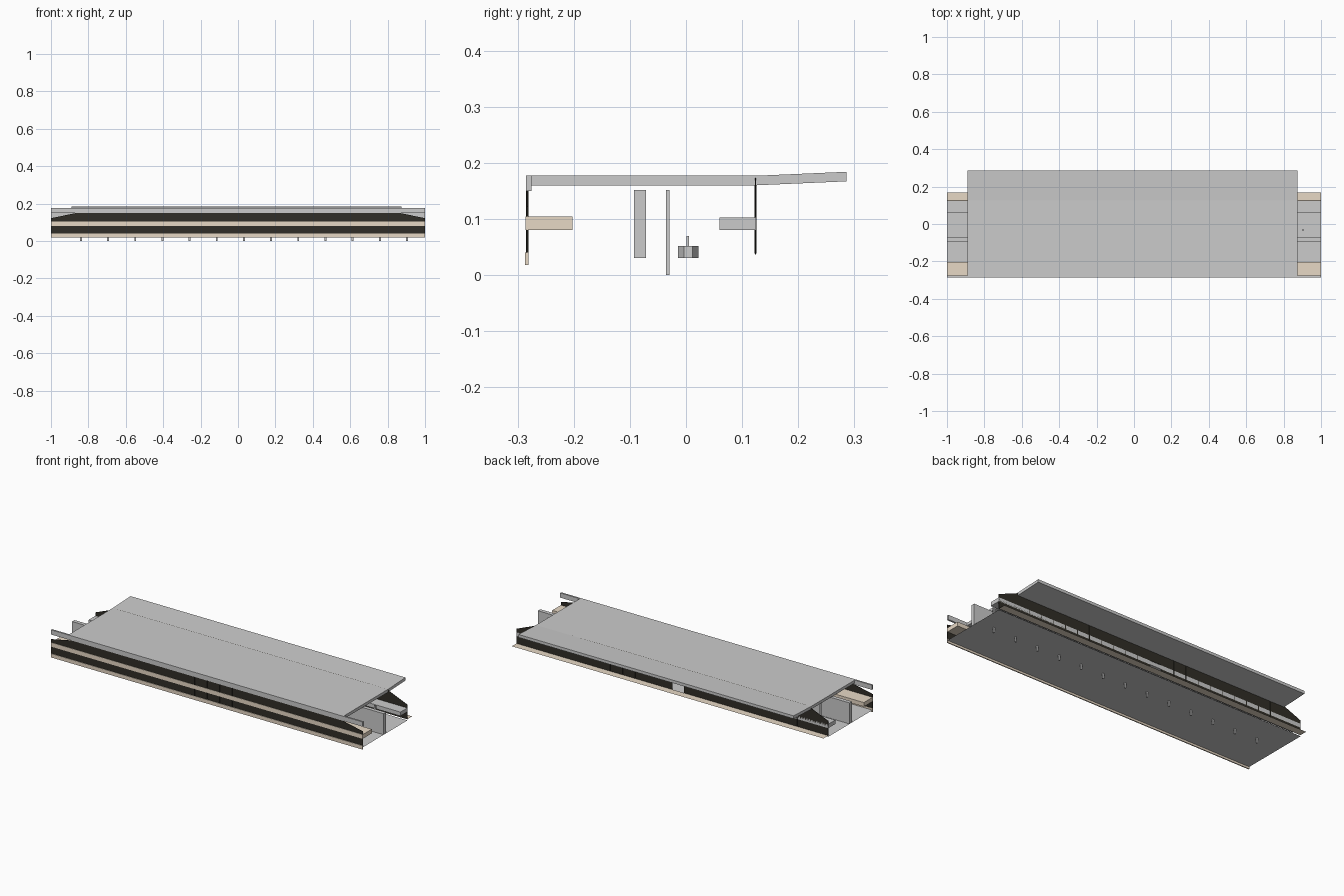
import bpy, bmesh

if "Cube" in bpy.data.objects:
    bpy.data.objects.remove(bpy.data.objects["Cube"])

def material(name, col):
    m = bpy.data.materials.new(name)
    m.diffuse_color = (*col, 1)
    m.use_nodes = True
    m.node_tree.nodes["Principled BSDF"].inputs["Base Color"].default_value = m.diffuse_color
    return m

TAN = material("tan_stone", (0.8, 0.69, 0.56))
BLACK = material("dark_glazing", (0.03, 0.027, 0.02))

def finish(name, bm, mat):
    bmesh.ops.recalc_face_normals(bm, faces=bm.faces)
    me = bpy.data.meshes.new(name)
    bm.to_mesh(me)
    bm.free()
    ob = bpy.data.objects.new(name, me)
    bpy.context.collection.objects.link(ob)
    if mat:
        me.materials.append(mat)
    return ob

def prism(name, pts, lo, hi, axis, mat=None):
    """Extrude a 2D profile: axis 'x' uses (y, z), 'y' uses (x, z), 'z' uses (x, y)."""
    place = {'x': lambda a, b, t: (t, a, b),
             'y': lambda a, b, t: (a, t, b),
             'z': lambda a, b, t: (a, b, t)}[axis]
    bm = bmesh.new()
    f = bm.faces.new([bm.verts.new(place(a, b, lo)) for a, b in pts])
    if hi != lo:
        r = bmesh.ops.extrude_face_region(bm, geom=[f])
        vs = [g for g in r['geom'] if isinstance(g, bmesh.types.BMVert)]
        bmesh.ops.translate(bm, verts=vs, vec=place(0, 0, hi - lo))
    return finish(name, bm, mat)

def box(name, x, y, z, mat=None):
    rect = [(x[0], y[0]), (x[1], y[0]), (x[1], y[1]), (x[0], y[1])]
    return prism(name, rect, z[0], z[1], 'z', mat)

L = (-1, 1)

# Roof slab with a rising rear canopy
prism("roof", [(-0.28, 0.16), (0.125, 0.16), (0.286, 0.167),
               (0.286, 0.184), (0.125, 0.177), (-0.28, 0.177)], -0.89, 0.875, 'x')
prism("front_parapet", [(-0.285, 0.15), (-0.275, 0.15), (-0.275, 0.177), (-0.285, 0.177)],
      -1, 1, 'x')

# Floor, rear ledge and front plinth
box("floor", L, (-0.283, 0.125), (0.03, 0.03))
box("rear_ledge", L, (0.125, 0.168), (0.037, 0.037), TAN)
box("front_plinth", L, (-0.287, -0.281), (0.018, 0.04), TAN)

# Mezzanine shelves
box("front_mezzanine", L, (-0.286, -0.202), (0.08, 0.104), TAN)
box("rear_mezzanine", L, (0.06, 0.125), (0.08, 0.103))

# Glazed front wall, top edge tapering at both ends
box("front_lower_glazing", L, (-0.284, -0.282), (0.038, 0.08), BLACK)
prism("front_upper_glazing", [(-1, 0.104), (1, 0.104), (1, 0.122), (0.865, 0.15),
                              (-0.865, 0.15), (-1, 0.122)], -0.284, -0.282, 'y', BLACK)

# Glazed rear wall with a doorway opening
prism("rear_glazing", [(-1, 0.037), (-0.075, 0.037), (-0.075, 0.105), (0, 0.105), (0, 0.037),
                       (1, 0.037), (1, 0.122), (0.865, 0.177), (-0.865, 0.177), (-1, 0.122)],
      0.123, 0.125, 'y', BLACK)

# Slim mullions on both glazed walls
for i in range(25):
    x = -0.96 + i * 0.08
    if abs(x) > 0.865:
        continue
    w = (x - 0.002, x + 0.002)
    box(f"front_mullion_{i}", w, (-0.285, -0.281), (0.04, 0.15), BLACK)
    if not -0.08 < x < 0.01:
        box(f"rear_mullion_{i}", w, (0.122, 0.126), (0.038, 0.16), BLACK)

# Long inner wall and row of posts reaching the ground
box("inner_wall", L, (-0.093, -0.071), (0.03, 0.152))
for i in range(13):
    x = -0.84 + i * 0.1453
    box(f"post_{i}", (x - 0.005, x + 0.005), (-0.036, -0.029), (0, 0.152))

# Service desk with a small sign post
prism("service_desk", [(-0.07, -0.014), (0.06, -0.014), (0.08, -0.004), (0.08, 0.012),
                       (0.06, 0.022), (-0.07, 0.022), (-0.07, 0.012), (0.05, 0.012),
                       (0.05, -0.004), (-0.07, -0.004)], 0.03, 0.052, 'z')
box("desk_sign_post", (0.055, 0.065), (0.001, 0.005), (0.052, 0.07))
